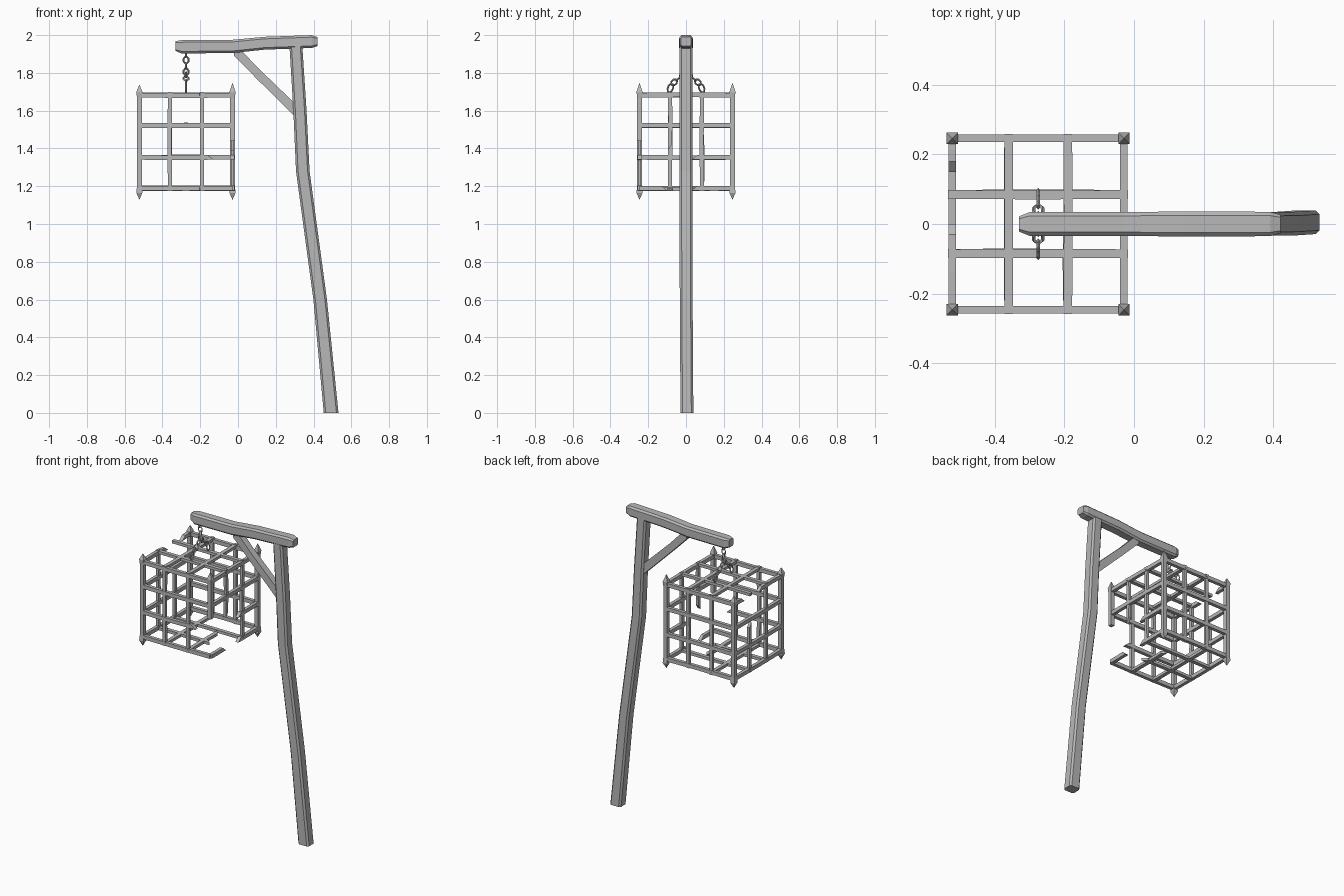
import bpy, bmesh, math, random
from mathutils import Vector, Matrix

random.seed(4)
old = bpy.data.objects.get("Cube")
if old:
    bpy.data.objects.remove(old)

grey = bpy.data.materials.new("plain grey")
grey.use_nodes = True
grey.diffuse_color = (0.48, 0.48, 0.48, 1)
grey.node_tree.nodes["Principled BSDF"].inputs["Base Color"].default_value = grey.diffuse_color


def finish(bm, name):
    bmesh.ops.recalc_face_normals(bm, faces=bm.faces)
    mesh = bpy.data.meshes.new(name)
    bm.to_mesh(mesh)
    bm.free()
    mesh.materials.append(grey)
    obj = bpy.data.objects.new(name, mesh)
    bpy.context.collection.objects.link(obj)
    return obj


def loft(bm, stations, u, v, cut=0.16):
    """Skin chamfered rectangles: each station is (centre, half size u, half size v)."""
    u, v = Vector(u), Vector(v)
    rings = []
    for centre, a, b in stations:
        c = cut * min(a, b) * 2
        corners = [(a - c, -b), (a, c - b), (a, b - c), (a - c, b),
                   (c - a, b), (-a, b - c), (-a, c - b), (c - a, -b)]
        if cut == 0:
            corners = [(a, -b), (a, b), (-a, b), (-a, -b)]
        rings.append([bm.verts.new(Vector(centre) + u * p + v * q) for p, q in corners])
    n = len(rings[0])
    for lo, hi in zip(rings, rings[1:]):
        for i in range(n):
            bm.faces.new((lo[i], lo[(i + 1) % n], hi[(i + 1) % n], hi[i]))
    bm.faces.new(rings[0])
    bm.faces.new(rings[-1])


X, Y, Z = (1, 0, 0), (0, 1, 0), (0, 0, 1)

# Leaning timber post
bm = bmesh.new()
loft(bm, [((x, y, z), w, 0.034) for x, y, z, w in (
    (0.493, 0.005, 0, 0.039), (0.435, 0.001, 0.6, 0.036), (0.343, 0, 1.28, 0.036),
    (0.328, 0, 1.6, 0.035), (0.306, 0, 1.95, 0.034))], X, Y)
finish(bm, "post")

# Crooked top beam
bm = bmesh.new()
loft(bm, [((x, 0, z), w, h) for x, z, w, h in (
    (-0.33, 1.942, 0.022, 0.026), (-0.30, 1.938, 0.034, 0.035), (-0.03, 1.94, 0.034, 0.035),
    (0.14, 1.957, 0.036, 0.034), (0.39, 1.966, 0.035, 0.034), (0.42, 1.966, 0.027, 0.024))],
    Y, Z)
finish(bm, "beam")

# Diagonal brace
bm = bmesh.new()
loft(bm, [((-0.02, 0, 1.925), 0.022, 0.035), ((0.10, 0, 1.80), 0.022, 0.032),
          ((0.31, 0, 1.595), 0.022, 0.035)], Y, Z, 0)
finish(bm, "brace")

# Cage dimensions
x0, x1, yr = -0.522, -0.029, 0.246
cols_x = (-0.36, -0.19)
cols_y = (-0.085, 0.085)
rows = (1.19, 1.353, 1.522, 1.682)


def bar(bm, a, b, wide, thin, half_w=0.0125, half_t=0.011, jag=0.0):
    """Iron strip with a slight bend; jag slants a broken end."""
    a, b = Vector(a), Vector(b)
    mid = (a + b) / 2 + Vector(wide) * random.uniform(-0.003, 0.003)
    loft(bm, [(a, half_w, half_t), (mid, half_w, half_t), (b, half_w, half_t)], wide, thin, 0)
    if jag:
        bm.verts.ensure_lookup_table()
        for vert in bm.verts[-2:]:
            vert.co += (b - a).normalized() * jag


# Corner posts with spear tips; the front one on the post side is snapped
bm = bmesh.new()
for x in (x0, x1):
    for y in (-yr, yr):
        top = 1.735 if x == x0 else 1.745
        profile = [(1.13, 0.001), (1.165, 0.016), (1.20, 0.013), (1.44, 0.013),
                   (1.67, 0.013), (1.70, 0.016), (top, 0.001)]
        if x == x1 and y < 0:
            profile = profile[3:]
        loft(bm, [((x, y, z), r, r) for z, r in profile], X, Y, 0)
finish(bm, "cage_corner_posts")

# Front and back walls
bm = bmesh.new()
for y in (-yr, yr):
    for z in rows:
        snapped = y < 0 and z == rows[1]
        bar(bm, (x0, y, z), (-0.16 if snapped else x1, y, z), Z, Y, jag=0.03 * snapped)
    for x in cols_x:
        bar(bm, (x, y, 1.175), (x, y, 1.70), X, Y, 0.011, 0.009)
finish(bm, "cage_front_and_back_bars")

# Side walls, with broken strips
bm = bmesh.new()
for x in (x0, x1):
    for z in rows:
        if x == x1 and z in rows[:2]:
            bar(bm, (x, yr, z), (x, 0.06, z), Z, X, jag=0.03)
            if z == rows[0]:
                bar(bm, (x, -yr, z), (x, -0.13, z), Z, X, jag=0.03)
        elif x == x0 and z == rows[3]:
            bar(bm, (x, -yr, z), (x, -0.03, z), Z, X, jag=0.03)
            bar(bm, (x, yr, z), (x, 0.18, z), Z, X, jag=0.03)
        else:
            bar(bm, (x, -yr, z), (x, yr, z), Z, X)
    for y in cols_y:
        if x == x0 and y > 0:
            bar(bm, (x, y, 1.175), (x, y, 1.47), Y, X, 0.011, 0.009, jag=0.03)
        elif x == x1 and y < 0:
            bar(bm, (x, y, 1.70), (x, y, 1.42), Y, X, 0.011, 0.009, jag=0.03)
        else:
            bar(bm, (x, y, 1.175), (x, y, 1.70), Y, X, 0.011, 0.009)
finish(bm, "cage_side_bars")

# Lid and floor grids
for name, z in (("cage_lid_bars", 1.688), ("cage_floor_bars", 1.185)):
    bm = bmesh.new()
    floor = z < 1.5
    for x in cols_x:
        snapped = floor and x == cols_x[1]
        bar(bm, (x, -yr - 0.012, z), (x, 0.04 if snapped else yr + 0.012, z), X, Z,
            half_t=0.009, jag=0.03 * snapped)
    for y in cols_y:
        snapped = floor and y < 0
        bar(bm, (x0 - 0.012, y, z), (-0.17 if snapped else x1 + 0.012, y, z), Y, Z,
            half_t=0.009, jag=0.03 * snapped)
    finish(bm, name)


def chain(bm, start, end, count):
    """Row of octagonal links, each turned a quarter from the last."""
    start, end = Vector(start), Vector(end)
    step = (end - start) / count
    turn = step.to_track_quat('Z', 'X').to_matrix().to_4x4()
    sides, tube = 8, 4
    half = step.length * 0.5 + 0.003
    for k in range(count):
        place = (Matrix.Translation(start + step * (k + 0.5)) @ turn
                 @ Matrix.Rotation(math.pi / 2 * (k % 2), 4, 'Z'))
        grid = []
        for i in range(sides):
            a = math.tau * (i + 0.5) / sides
            ring = []
            for j in range(tube):
                t = math.tau * j / tube
                c, s = math.cos(t) * 0.005, math.sin(t) * 0.005
                ring.append(bm.verts.new(place @ Vector(
                    (math.cos(a) * (0.014 + c), s, math.sin(a) * (half + c)))))
            grid.append(ring)
        for i in range(sides):
            r, q = grid[i], grid[(i + 1) % sides]
            for j in range(tube):
                m = (j + 1) % tube
                bm.faces.new((r[j], q[j], q[m], r[m]))


# Hanging chain that splits to the two lid bars
bm = bmesh.new()
hook = -0.275
chain(bm, (hook, 0, 1.915), (hook, 0, 1.79), 4)
for side in (-1, 1):
    chain(bm, (hook, 0.005 * side, 1.80), (hook, 0.075 * side, 1.74), 3)
    chain(bm, (hook, 0.075 * side, 1.74), (hook, 0.09 * side, 1.70), 1)
finish(bm, "chain")
